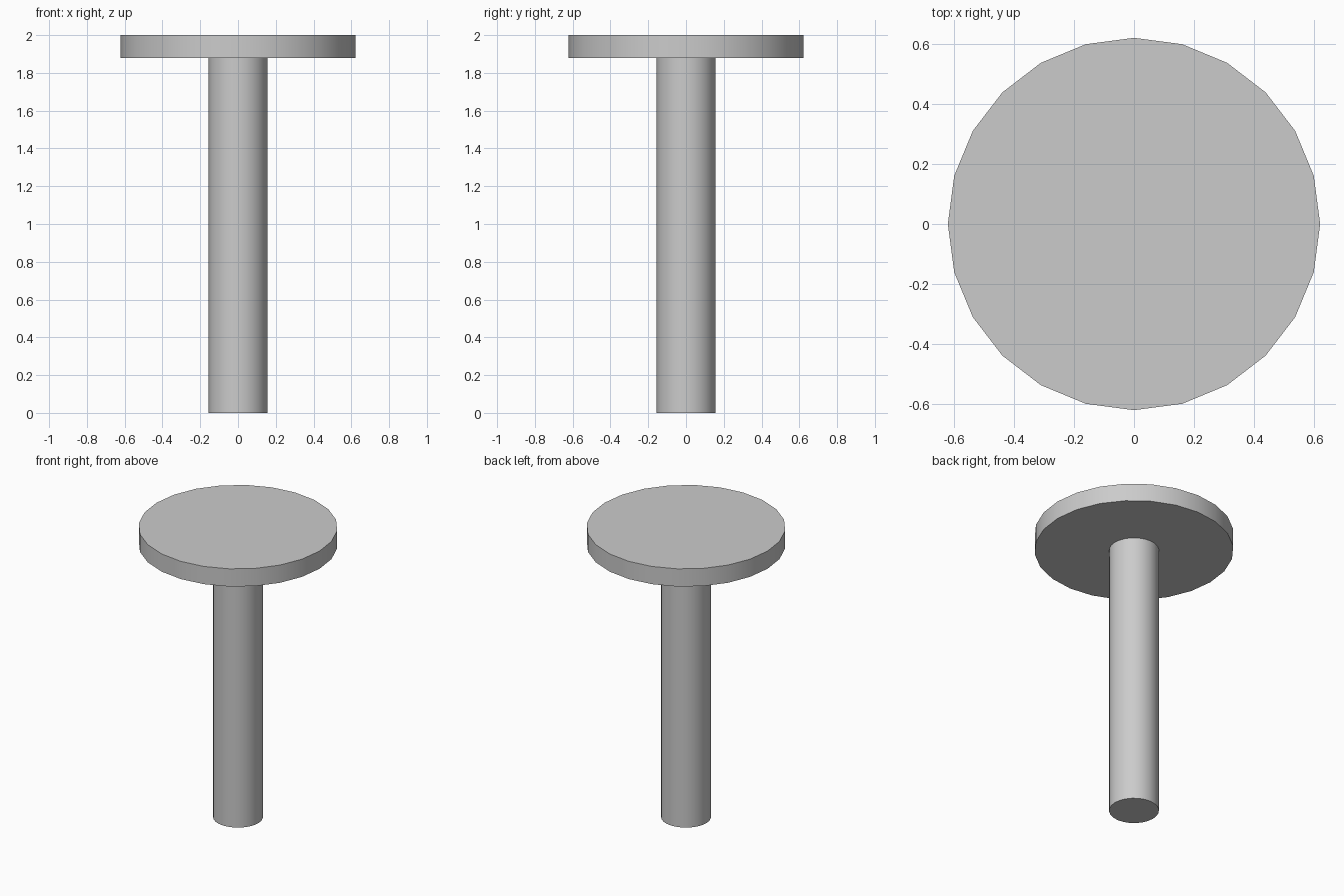
import bpy
import math

if "Cube" in bpy.data.objects:
    bpy.data.objects.remove(bpy.data.objects["Cube"])

SIDES = 24


def cylinder(name, radius, z0, z1):
    bpy.ops.mesh.primitive_cylinder_add(
        vertices=SIDES, radius=radius, depth=z1 - z0,
        location=(0, 0, (z0 + z1) / 2))
    obj = bpy.context.object
    obj.name = name
    bpy.ops.object.shade_smooth_by_angle(angle=math.radians(30))
    return obj


# Long round shaft, ending at the underside of the head
cylinder("shaft", 0.156, 0.0, 1.878)

# Flat round head
cylinder("head", 0.622, 1.878, 2.0)
